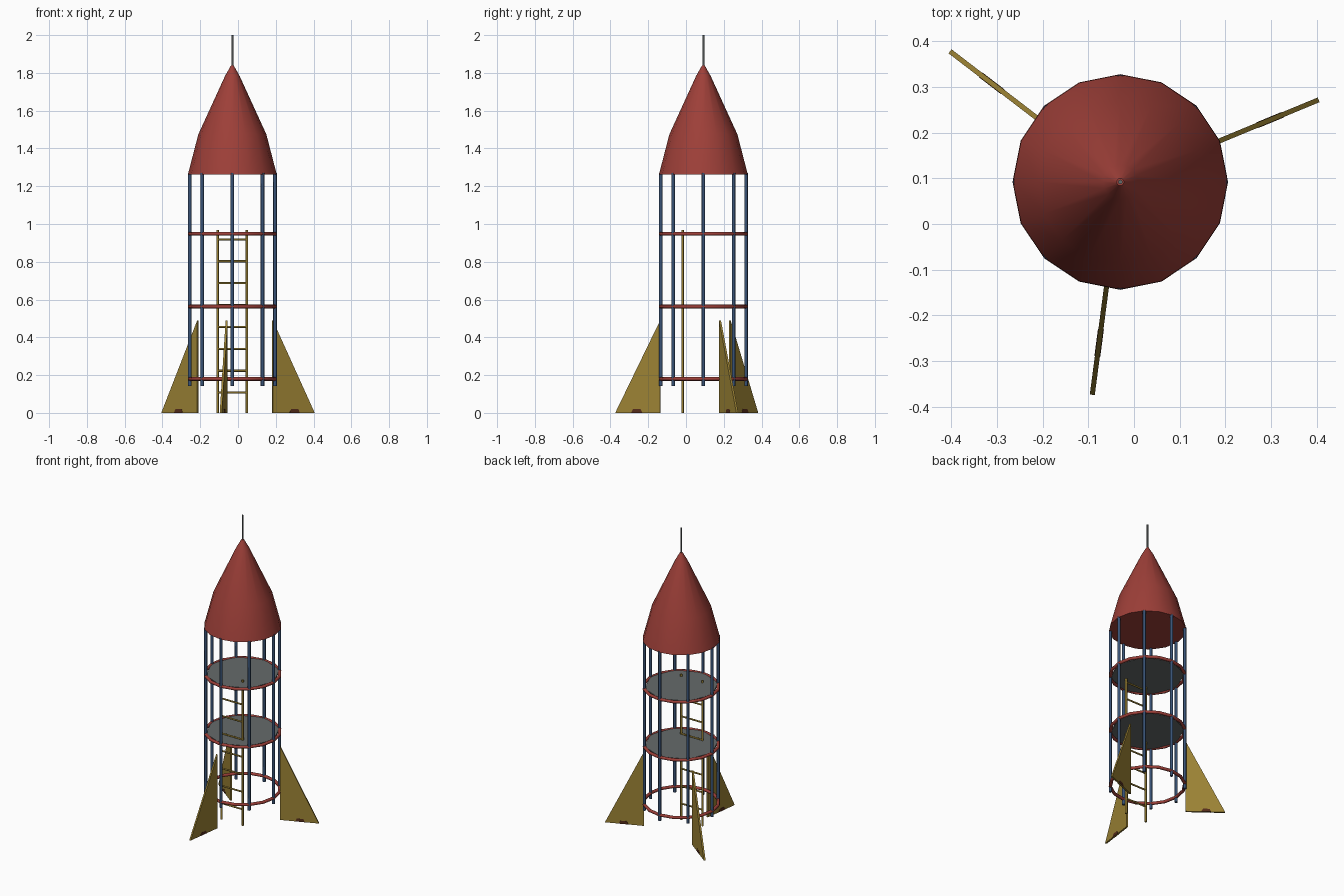
import bpy, bmesh, math
from mathutils import Matrix, Vector

if "Cube" in bpy.data.objects:
    bpy.data.objects.remove(bpy.data.objects["Cube"])

CX, CY = -0.03, 0.092      # rocket axis
R = 0.226                  # frame radius


def material(name, rgb):
    m = bpy.data.materials.new(name)
    m.diffuse_color = (*rgb, 1)
    m.use_nodes = True
    m.node_tree.nodes["Principled BSDF"].inputs["Base Color"].default_value = m.diffuse_color
    return m


RED = material("dull_red", (0.34, 0.05, 0.04))
GOLD = material("mustard", (0.33, 0.225, 0.035))
BLUE = material("navy_blue", (0.04, 0.085, 0.18))
GREY = material("slate_grey", (0.13, 0.145, 0.145))
BROWN = material("dark_brown", (0.09, 0.025, 0.01))


def finish(name, bm, mat, smooth=None):
    bmesh.ops.recalc_face_normals(bm, faces=bm.faces)
    me = bpy.data.meshes.new(name)
    bm.to_mesh(me)
    bm.free()
    me.materials.append(mat)
    ob = bpy.data.objects.new(name, me)
    bpy.context.collection.objects.link(ob)
    if smooth:
        bpy.ops.object.select_all(action='DESELECT')
        ob.select_set(True)
        bpy.context.view_layer.objects.active = ob
        bpy.ops.object.shade_smooth_by_angle(angle=math.radians(smooth))
    return ob


def rod(name, a, b, r, mat, sides=8):
    a, b = Vector(a), Vector(b)
    d = b - a
    mtx = Matrix.Translation((a + b) / 2) @ d.to_track_quat('Z', 'Y').to_matrix().to_4x4()
    bm = bmesh.new()
    bmesh.ops.create_cone(bm, cap_ends=True, segments=sides, radius1=r, radius2=r,
                          depth=d.length, matrix=mtx)
    return finish(name, bm, mat, 50)


def lathe(name, profile, sides, mat, smooth=None, closed=False):
    """Revolve (radius, z) points around the rocket axis."""
    bm = bmesh.new()
    rings = []
    for r, z in profile:
        rings.append([bm.verts.new((CX + r * math.cos(t), CY + r * math.sin(t), z))
                      for t in (2 * math.pi * i / sides for i in range(sides))])
    n = len(rings)
    for j in range(n if closed else n - 1):
        a, b = rings[j], rings[(j + 1) % n]
        for i in range(sides):
            k = (i + 1) % sides
            bm.faces.new((a[i], a[k], b[k], b[i]))
    if not closed:
        bm.faces.new(rings[0])
        bm.faces.new(rings[-1])
    return finish(name, bm, mat, smooth)


def radial_plate(name, outline, angle, thick, mat):
    """Extrude an (r, z) outline standing along a radial direction."""
    c, s = math.cos(angle), math.sin(angle)
    bm = bmesh.new()
    sides = []
    for o in (-thick / 2, thick / 2):
        sides.append([bm.verts.new((CX + r * c - o * s, CY + r * s + o * c, z))
                      for r, z in outline])
        bm.faces.new(sides[-1])
    n = len(outline)
    for i in range(n):
        k = (i + 1) % n
        bm.faces.new((sides[0][i], sides[0][k], sides[1][k], sides[1][i]))
    return finish(name, bm, mat)


# nose cone and antenna
lathe("nose_cone", [(0.235, 1.263), (0.18, 1.475), (0.038, 1.785), (0.008, 1.838)],
      16, RED, 40)
rod("antenna", (CX, CY, 1.83), (CX, CY, 2.0), 0.005, GREY)

# upright frame posts
for i in range(8):
    t = i * math.pi / 4
    x, y = CX + R * math.cos(t), CY + R * math.sin(t)
    rod(f"frame_post_{i + 1}", (x, y, 0.143), (x, y, 1.27), 0.0095, BLUE)

# hoops around the frame
for i, z in enumerate((0.18, 0.563, 0.948)):
    tube = [(R + 0.01 * math.cos(a), z + 0.01 * math.sin(a))
            for a in (2 * math.pi * k / 8 for k in range(8))]
    lathe(f"frame_ring_{i + 1}", tube, 16, RED, 50, closed=True)

# platforms
for i, z in enumerate((0.563, 0.948)):
    lathe(f"platform_{i + 1}", [(R, z - 0.005), (R, z + 0.005)], 8, GREY)

# fins with foot plates
for i in range(3):
    a = math.radians(22.5 + 120 * i)
    radial_plate(f"fin_{i + 1}", [(0.23, 0), (0.47, 0), (0.23, 0.49)], a, 0.011, GOLD)
    radial_plate(f"fin_foot_{i + 1}", [(0.325, 0), (0.385, 0), (0.375, 0.02), (0.335, 0.02)],
                 a, 0.013, BROWN)

# ladder
LX, RX, LY = -0.108, 0.047, -0.018
for side, x in (("left", LX), ("right", RX)):
    rod(f"ladder_rail_{side}", (x, LY, 0), (x, LY, 0.967), 0.007, GOLD)
for i in range(8):
    z = 0.107 + 0.116 * i
    rod(f"ladder_rung_{i + 1}", (LX, LY, z), (RX, LY, z), 0.0055, GOLD)
